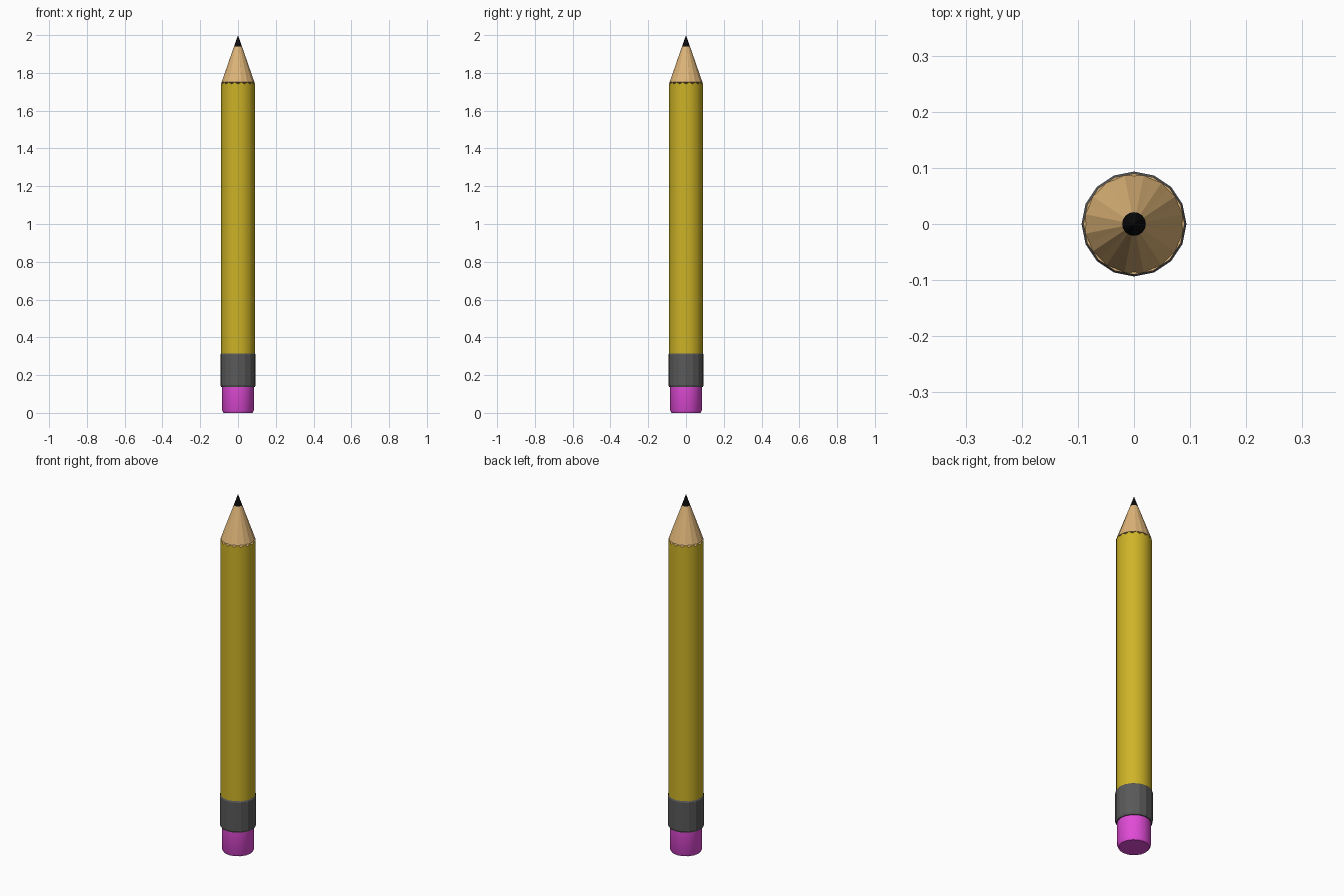
import bpy, bmesh
from math import cos, sin, pi, radians

if "Cube" in bpy.data.objects:
    bpy.data.objects.remove(bpy.data.objects["Cube"])

SIDES = 16


def ring(r, z, n=SIDES):
    return [(r * cos(2 * pi * i / n), r * sin(2 * pi * i / n), z) for i in range(n)]


def scallop(r, z_low, z_high):
    # corners sit low, the middle of each flat sits high
    flat = r * cos(pi / SIDES)
    return [((flat if i % 2 else r) * cos(pi * i / SIDES),
             (flat if i % 2 else r) * sin(pi * i / SIDES),
             z_high if i % 2 else z_low) for i in range(2 * SIDES)]


def loft(name, rings, color, smooth=True, tip=None, cap_top=True):
    bm = bmesh.new()
    loops = [[bm.verts.new(p) for p in pts] for pts in rings]
    for a, b in zip(loops, loops[1:]):
        n = len(a)
        for i in range(n):
            j = (i + 1) % n
            bm.faces.new((a[i], a[j], b[j], b[i]))
    bm.faces.new(loops[0][::-1])
    top = loops[-1]
    if tip is not None:
        apex = bm.verts.new((0, 0, tip))
        for i in range(len(top)):
            bm.faces.new((top[i], top[(i + 1) % len(top)], apex))
    elif cap_top:
        bm.faces.new(top)
    mesh = bpy.data.meshes.new(name)
    bm.to_mesh(mesh)
    bm.free()
    obj = bpy.data.objects.new(name, mesh)
    bpy.context.collection.objects.link(obj)
    mat = bpy.data.materials.new(name + "_color")
    mat.diffuse_color = (*color, 1)
    mat.use_nodes = True
    mat.node_tree.nodes["Principled BSDF"].inputs["Base Color"].default_value = mat.diffuse_color
    mesh.materials.append(mat)
    if smooth:
        bpy.ops.object.select_all(action='DESELECT')
        obj.select_set(True)
        bpy.context.view_layer.objects.active = obj
        bpy.ops.object.shade_smooth_by_angle(angle=radians(30))
    return obj


edge = scallop(0.09, 1.74, 1.752)
N2 = 2 * SIDES

# eraser with a bevelled lower rim
loft("eraser", [ring(0.077, 0), ring(0.084, 0.013), ring(0.084, 0.16)],
     (0.75, 0.07, 0.68))

# metal band, slightly rounded at both ends
loft("ferrule", [ring(0.089, 0.138), ring(0.0935, 0.148),
                 ring(0.0935, 0.308), ring(0.09, 0.315)],
     (0.1, 0.1, 0.1), smooth=False)

# painted shaft ending in a scalloped edge
loft("shaft", [scallop(0.09, 0.28, 0.28), edge], (0.61, 0.45, 0.02),
     cap_top=False)

# sharpened wood
loft("wood_cone", [edge, ring(0.021, 1.94, N2)], (0.73, 0.46, 0.19), smooth=False)

# lead point
loft("lead", [ring(0.021, 1.94, N2)], (0.003, 0.003, 0.003), smooth=False, tip=2.0)
